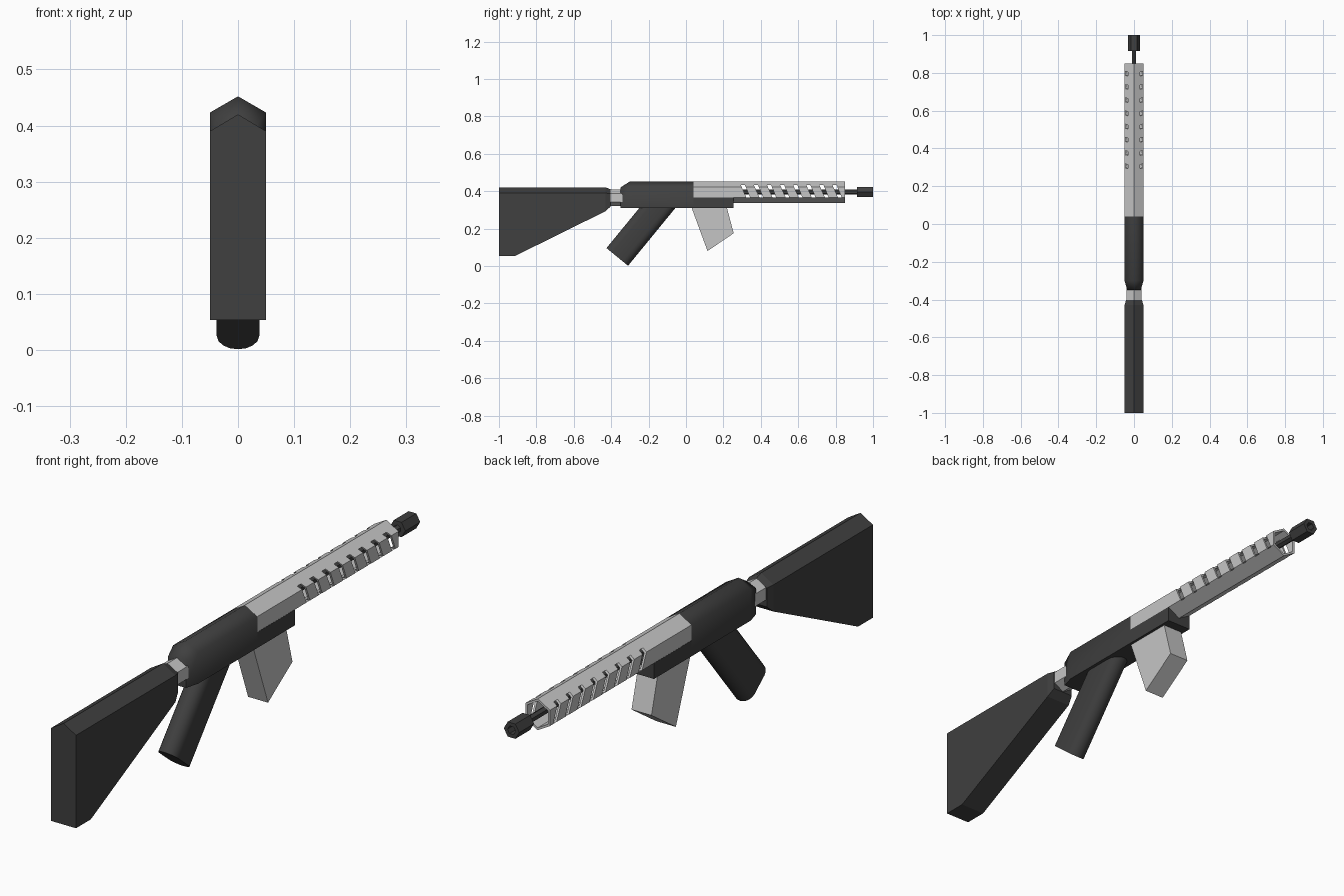
import bpy, bmesh, math
from mathutils import Vector

if "Cube" in bpy.data.objects:
    bpy.data.objects.remove(bpy.data.objects["Cube"])


def material(name, v):
    m = bpy.data.materials.new(name)
    m.diffuse_color = (v, v, v, 1)
    m.use_nodes = True
    m.node_tree.nodes["Principled BSDF"].inputs["Base Color"].default_value = m.diffuse_color
    return m


DARK = material("charcoal", 0.05)
LIGHT = material("light grey", 0.56)
AXIS_Z = 0.395


def loft(name, rings, mat, closed=False):
    """Skin equal-length rings of points; cap the ends, or join last to first."""
    bm = bmesh.new()
    vs = [[bm.verts.new(p) for p in r] for r in rings]
    n = len(rings[0])
    pairs = list(zip(vs, vs[1:]))
    if closed:
        pairs.append((vs[-1], vs[0]))
    else:
        bm.faces.new(vs[0])
        bm.faces.new(vs[-1])
    for a, b in pairs:
        for i in range(n):
            j = (i + 1) % n
            bm.faces.new((a[i], a[j], b[j], b[i]))
    bmesh.ops.recalc_face_normals(bm, faces=bm.faces)
    me = bpy.data.meshes.new(name)
    bm.to_mesh(me)
    bm.free()
    me.materials.append(mat)
    ob = bpy.data.objects.new(name, me)
    bpy.context.collection.objects.link(ob)
    return ob


def smooth(ob, deg):
    bpy.ops.object.select_all(action='DESELECT')
    ob.select_set(True)
    bpy.context.view_layer.objects.active = ob
    bpy.ops.object.shade_smooth_by_angle(angle=math.radians(deg))


def hexagon(y, r, z=AXIS_Z, turn=30):
    return [(r * math.cos(math.radians(turn + 60 * i)), y,
             z + r * math.sin(math.radians(turn + 60 * i))) for i in range(6)]


def roofed(y, w, bottom, eave, peak):
    return [(-w, y, bottom), (w, y, bottom), (w, y, eave), (0, y, peak), (-w, y, eave)]


def slab(name, profile, w, mat):
    return loft(name, [[(x, y, z) for y, z in profile] for x in (-w, w)], mat)


# Stock with ridged top and chamfered front
loft("stock", [roofed(-1.0, .05, .053, .39, .42),
               roofed(-.915, .05, .053, .39, .42),
               roofed(-.43, .05, .293, .39, .42),
               roofed(-.403, .042, .318, .386, .41)], DARK)

# Hexagonal link between stock and receiver
loft("stock_link", [hexagon(-.41, .045, .365), hexagon(-.34, .045, .365)], LIGHT)

# Receiver and its lower front block
receiver = loft("receiver", [roofed(-.35, .036, .31, .405, .42),
                             roofed(-.30, .05, .31, .423, .452),
                             roofed(.04, .05, .31, .423, .452)], DARK)
smooth(receiver, 65)
slab("receiver_front_block", [(.04, .31), (.255, .31), (.255, .367), (.04, .367)], .05, DARK)

# Angled grip with a rounded section
axis = Vector((0, .25, .305)).normalized()
across = Vector((0, axis.z, -axis.y))
half, rad = .0745, .038
section = []
for side in (1, -1):
    for k in range(9):
        a = math.radians(-90 + 22.5 * k)
        section.append(Vector((side * rad * math.sin(a), 0, 0))
                       + across * side * (half - rad + rad * math.cos(a)))
base = Vector((0, -.3675, .0485))
grip = loft("grip", [[base + axis * t + p for p in section] for t in (0, .40)], DARK)
smooth(grip, 40)

# Magazine
slab("magazine", [(.025, .325), (.215, .325), (.255, .175), (.115, .08)], .04, LIGHT)

# Hollow hexagonal handguard
handguard = loft("handguard", [hexagon(.04, .057), hexagon(.85, .057),
                               hexagon(.85, .048), hexagon(.04, .048)], LIGHT, closed=True)

# Slanted slots cut through both sides
for i in range(8):
    y = .293 + .07 * i
    cutter = slab("slot_cutter", [(y, .433), (y + .022, .433), (y + .05, .365), (y + .03, .365)],
                  .1, LIGHT)
    cutter.hide_render = True
    mod = handguard.modifiers.new("slot", 'BOOLEAN')
    mod.operation = 'DIFFERENCE'
    mod.solver = 'EXACT'
    mod.object = cutter
    bpy.context.view_layer.objects.active = handguard
    bpy.ops.object.modifier_apply(modifier=mod.name)
    bpy.data.objects.remove(cutter)

# Barrel and bored muzzle
loft("barrel", [hexagon(.04, .0135), hexagon(.93, .0135)], DARK)
loft("muzzle", [hexagon(.915, .031, turn=0), hexagon(1.0, .031, turn=0),
                hexagon(1.0, .016, turn=0), hexagon(.94, .016, turn=0)], DARK)
